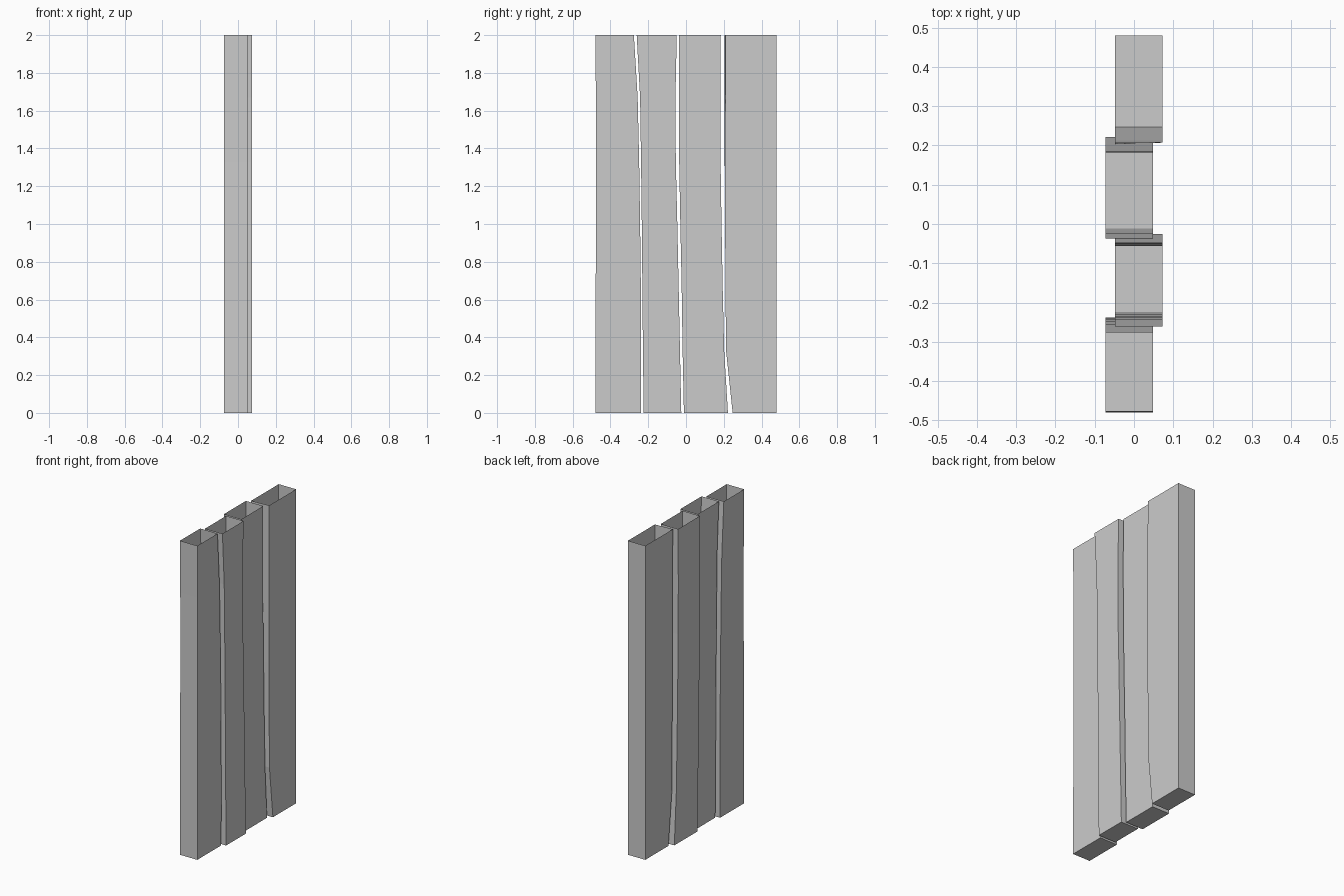
import bpy, bmesh

if "Cube" in bpy.data.objects:
    bpy.data.objects.remove(bpy.data.objects["Cube"])

LEVELS = [0, 0.33, 0.67, 1.0, 1.33, 1.67, 2.0]


def plank(name, x0, x1, left, right, twist=0.0):
    """Warped board: closed bottom, open top, side edges given per height level."""
    bm = bmesh.new()
    rings = []
    for z, l, r in zip(LEVELS, left, right):
        t = twist * max(0, z - 1.0)
        corners = [(x0, l), (x1, l + t), (x1, r), (x0, r)]
        rings.append([bm.verts.new((x, y, z)) for x, y in corners])
    bm.faces.new(rings[0][::-1])
    for a, b in zip(rings, rings[1:]):
        for i in range(4):
            j = (i + 1) % 4
            bm.faces.new((a[i], a[j], b[j], b[i]))
    mesh = bpy.data.meshes.new(name)
    bm.to_mesh(mesh)
    bm.free()
    obj = bpy.data.objects.new(name, mesh)
    bpy.context.collection.objects.link(obj)


BACK = (-0.073, 0.049)
FRONT = (-0.049, 0.073)

# Four boards, alternately set back and forward
plank("plank_1", *BACK,
      [-0.48, -0.479, -0.478, -0.477, -0.476, -0.477, -0.48],
      [-0.239, -0.238, -0.239, -0.243, -0.248, -0.256, -0.276])
plank("plank_2", *FRONT,
      [-0.224, -0.228, -0.231, -0.234, -0.238, -0.243, -0.261],
      [-0.025, -0.032, -0.039, -0.046, -0.054, -0.056, -0.049])
plank("plank_3", *BACK,
      [-0.011, -0.018, -0.023, -0.030, -0.036, -0.037, -0.036],
      [0.222, 0.202, 0.194, 0.188, 0.183, 0.182, 0.184])
plank("plank_4", *FRONT,
      [0.247, 0.212, 0.209, 0.207, 0.205, 0.204, 0.203],
      [0.48] * 7, twist=0.006)
